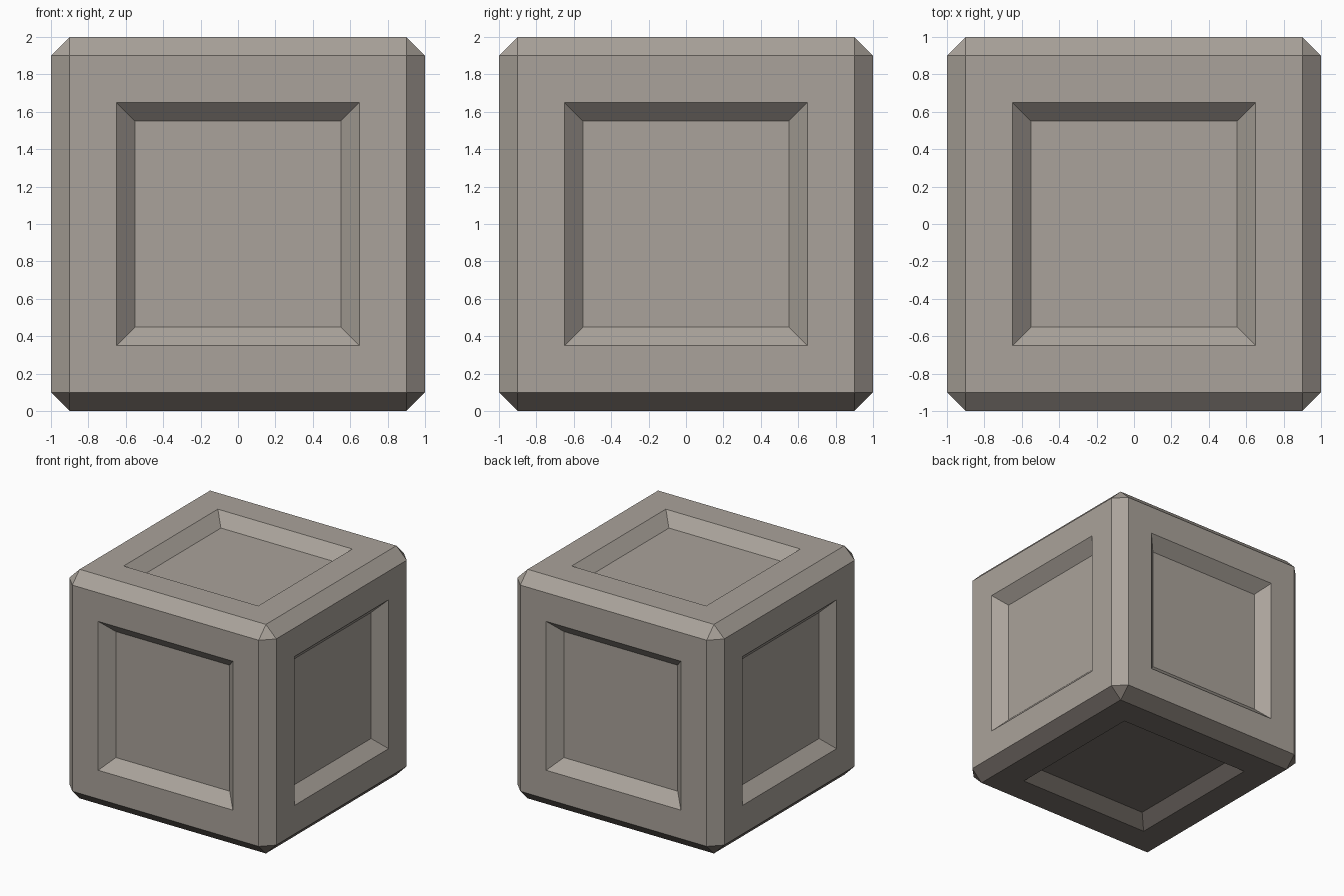
import bpy, bmesh

if "Cube" in bpy.data.objects:
    bpy.data.objects.remove(bpy.data.objects["Cube"])

# Stone colours: body and darker underside
def flat(name, rgb):
    mat = bpy.data.materials.new(name)
    mat.diffuse_color = (*rgb, 1.0)
    mat.use_nodes = True
    mat.node_tree.nodes["Principled BSDF"].inputs["Base Color"].default_value = mat.diffuse_color
    return mat

stone = flat("warm_grey_stone", (0.402, 0.365, 0.325))
dark = flat("dark_underside_stone", (0.192, 0.166, 0.147))

# Cube standing on the ground
bm = bmesh.new()
bmesh.ops.create_cube(bm, size=2.0)
bmesh.ops.translate(bm, verts=bm.verts, vec=(0, 0, 1))

# Chamfered edges, with triangular corners
bmesh.ops.bevel(bm, geom=bm.edges[:], offset=0.1, offset_type='OFFSET',
                segments=1, profile=0.5, affect='EDGES')
bm.normal_update()

# Sunken square panel with 45 degree sides on each of the six faces
panels = [f for f in bm.faces if f.calc_area() > 2]
bmesh.ops.inset_individual(bm, faces=panels, thickness=0.25, use_even_offset=True)
bmesh.ops.inset_individual(bm, faces=panels, thickness=0.1, depth=-0.1,
                           use_even_offset=True)
bmesh.ops.recalc_face_normals(bm, faces=bm.faces)

# Underside, its panel and the lower chamfers are darker
for f in bm.faces:
    f.material_index = int(f.calc_center_median().z < 0.12)

mesh = bpy.data.meshes.new("panelled_block")
bm.to_mesh(mesh)
bm.free()
mesh.materials.append(stone)
mesh.materials.append(dark)
block = bpy.data.objects.new("panelled_block", mesh)
bpy.context.collection.objects.link(block)
